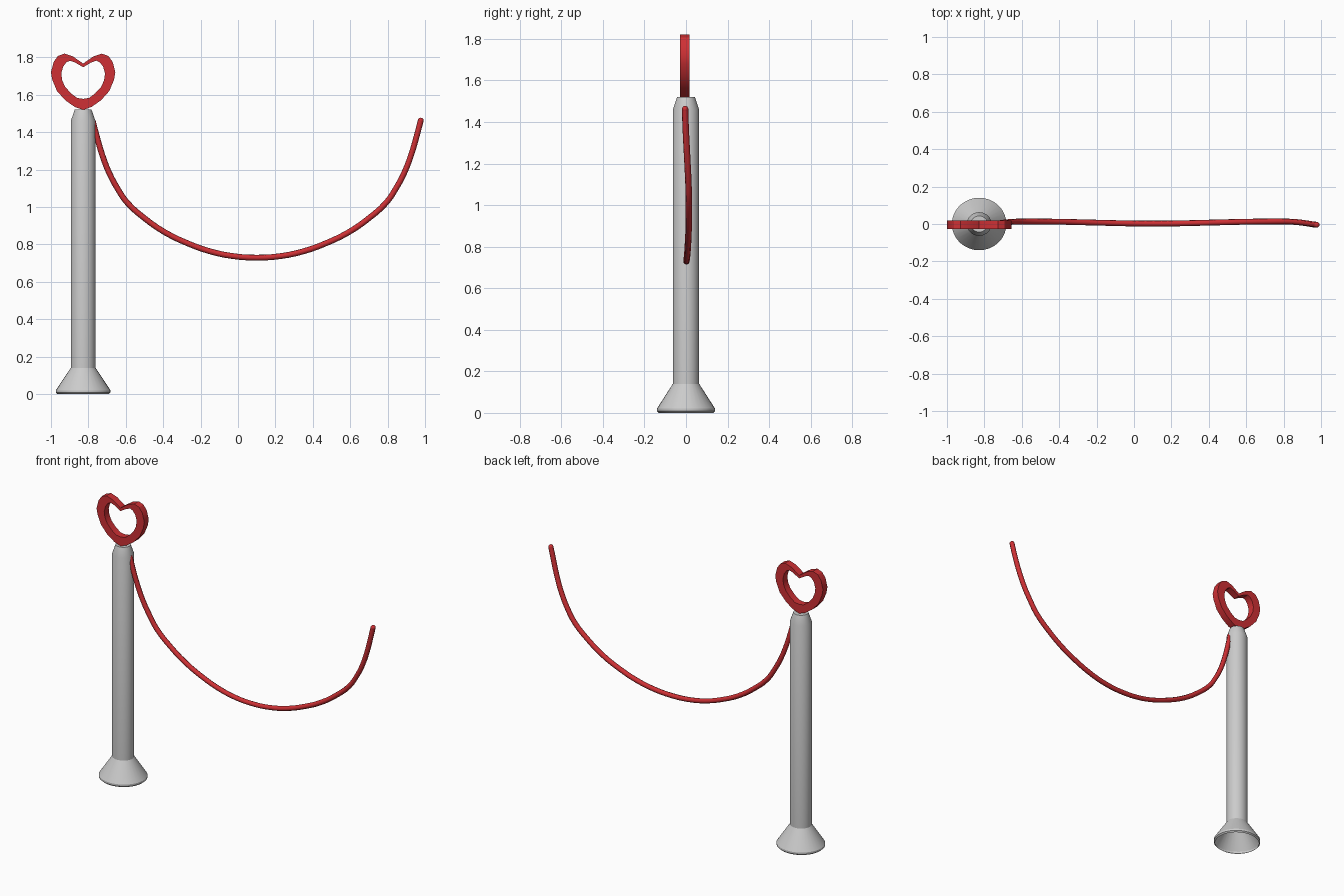
import bpy, bmesh, math

if "Cube" in bpy.data.objects:
    bpy.data.objects.remove(bpy.data.objects["Cube"])

PX = -0.828  # post centre


def red_material():
    m = bpy.data.materials.new("red")
    m.diffuse_color = (0.62, 0.03, 0.035, 1)
    m.use_nodes = True
    m.node_tree.nodes["Principled BSDF"].inputs["Base Color"].default_value = m.diffuse_color
    return m


RED = red_material()


def finish(bm, name, mat=None, angle=35):
    bmesh.ops.recalc_face_normals(bm, faces=bm.faces)
    me = bpy.data.meshes.new(name)
    bm.to_mesh(me)
    bm.free()
    ob = bpy.data.objects.new(name, me)
    bpy.context.collection.objects.link(ob)
    if mat:
        me.materials.append(mat)
    bpy.ops.object.select_all(action='DESELECT')
    ob.select_set(True)
    bpy.context.view_layer.objects.active = ob
    bpy.ops.object.shade_smooth_by_angle(angle=math.radians(angle))
    return ob


def lathe(name, profile, cap_top=False, sides=32):
    bm = bmesh.new()
    rings = []
    for r, z in profile:
        rings.append([bm.verts.new((PX + r * math.cos(2 * math.pi * i / sides),
                                    0.96 * r * math.sin(2 * math.pi * i / sides), z))
                      for i in range(sides)])
    for a, b in zip(rings, rings[1:]):
        for i in range(sides):
            j = (i + 1) % sides
            bm.faces.new((a[i], a[j], b[j], b[i]))
    if cap_top:
        bm.faces.new(rings[-1])
    return finish(bm, name, angle=25)


# Flared foot, open underneath
lathe("foot", [(0.137, 0.0), (0.146, 0.008), (0.146, 0.02), (0.066, 0.14)])
# Post with chamfered top
lathe("post", [(0.066, 0.14), (0.066, 1.46), (0.045, 1.52)], cap_top=True)

# Heart frame: half outlines, mirrored
outer = [(0, 1.519), (.045, 1.535), (.095, 1.57), (.14, 1.62), (.165, 1.68), (.172, 1.72),
         (.158, 1.775), (.135, 1.807), (.1, 1.82), (.055, 1.805), (0, 1.767)]
inner = [(0, 1.578), (.032, 1.583), (.064, 1.607), (.096, 1.642), (.112, 1.677), (.117, 1.714),
         (.107, 1.75), (.09, 1.773), (.07, 1.782), (.042, 1.772), (0, 1.747)]


def closed(half):
    return half + [(-x, z) for x, z in half[-2:0:-1]]


bm = bmesh.new()
loops = [[bm.verts.new((PX + x, y, z)) for x, z in closed(h)]
         for h, y in ((outer, -0.028), (outer, 0.018), (inner, 0.018), (inner, -0.028))]
for k in range(4):
    a, b = loops[k], loops[(k + 1) % 4]
    for i in range(len(a)):
        j = (i + 1) % len(a)
        bm.faces.new((a[i], a[j], b[j], b[i]))
finish(bm, "heart_frame", RED, 30)

# Hanging rope, symmetric about x = 0.10
CX = 0.10
half = [(0, .729, .002), (.125, .737, .003), (.25, .763, .006), (.37, .806, .009), (.49, .864, .012),
        (.60, .94, .013), (.695, 1.026, .013), (.745, 1.1, .012), (.79, 1.185, .008),
        (.827, 1.282, .003), (.857, 1.385, -.002), (.877, 1.462, -.004)]
pts = [(CX - x, y, z) for x, z, y in half[:0:-1]] + [(CX + x, y, z) for x, z, y in half]
cu = bpy.data.curves.new("rope_path", 'CURVE')
cu.dimensions = '3D'
sp = cu.splines.new('BEZIER')
sp.bezier_points.add(len(pts) - 1)
for bp, p in zip(sp.bezier_points, pts):
    bp.co = p
    bp.handle_left_type = bp.handle_right_type = 'AUTO'
sp.resolution_u = 3
cu.bevel_depth = 0.0155
cu.bevel_resolution = 2
cu.use_fill_caps = True
cu.materials.append(RED)
rope = bpy.data.objects.new("rope", cu)
bpy.context.collection.objects.link(rope)

# Rounded rope tip
bm = bmesh.new()
bmesh.ops.create_uvsphere(bm, u_segments=12, v_segments=8, radius=0.0155)
bmesh.ops.translate(bm, verts=bm.verts, vec=pts[-1])
finish(bm, "rope_tip", RED, 60)
